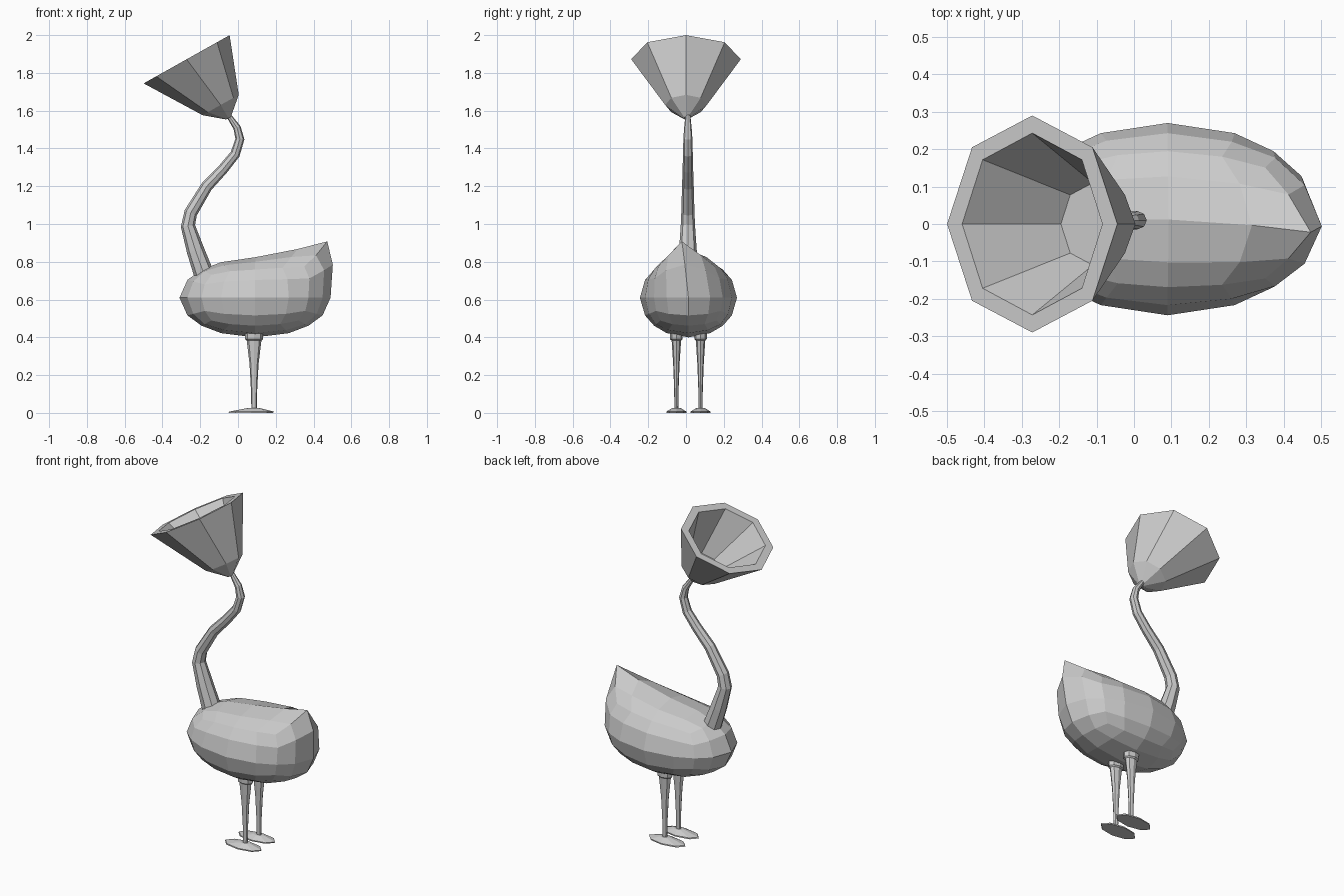
import bpy, bmesh
from math import cos, sin, pi
from mathutils import Vector

cube = bpy.data.objects.get("Cube")
if cube:
    bpy.data.objects.remove(cube, do_unlink=True)

grey = bpy.data.materials.new("light_grey")
grey.use_nodes = True
grey.diffuse_color = (0.6, 0.6, 0.6, 1)
grey.node_tree.nodes["Principled BSDF"].inputs["Base Color"].default_value = (0.6, 0.6, 0.6, 1)

X, Y = Vector((1, 0, 0)), Vector((0, 1, 0))
MID = 0.013  # y of the body's mirror plane


def finish(name, bm):
    bmesh.ops.recalc_face_normals(bm, faces=bm.faces)
    mesh = bpy.data.meshes.new(name)
    bm.to_mesh(mesh)
    bm.free()
    mesh.materials.append(grey)
    obj = bpy.data.objects.new(name, mesh)
    bpy.context.collection.objects.link(obj)
    return obj


def loft(name, rings, sides=8):
    """Skin a chain of (centre, first half axis, second half axis) ellipses."""
    bm = bmesh.new()
    angles = [2 * pi * i / sides for i in range(sides)]
    loops = [[bm.verts.new(Vector(c) + u * cos(a) + v * sin(a)) for a in angles]
             for c, u, v in rings]
    for low, high in zip(loops, loops[1:]):
        for i in range(sides):
            j = (i + 1) % sides
            bm.faces.new((low[i], low[j], high[j], high[i]))
    bm.faces.new(loops[0])
    bm.faces.new(loops[-1])
    return finish(name, bm)


# Body: a rounded, subdivided cube with the tail pulled up to a point
bm = bmesh.new()
bmesh.ops.create_cube(bm, size=2)
bmesh.ops.subdivide_edges(bm, edges=bm.edges, cuts=3, use_grid_fill=True)
tail = Vector((0.373, MID, 0.758))
for v in bm.verts:
    n = v.co.normalized()
    v.co = Vector((0.09 + 0.4 * n.x, MID + 0.257 * n.y, 0.61 + 0.21 * n.z))
    pull = max(0, 1 - (v.co - tail).length / 0.35) ** 2
    if n.z > 0.01:
        v.co += Vector((0.1, -0.035, 0.15)) * pull
finish("body", bm)

# Neck: tapering S-shaped tube
path = [(-0.175, 0.72, 0.054), (-0.225, 0.86, 0.047), (-0.265, 0.99, 0.038),
        (-0.25, 1.06, 0.035), (-0.165, 1.2, 0.031), (-0.08, 1.29, 0.028),
        (-0.015, 1.37, 0.026), (0.01, 1.45, 0.024), (-0.005, 1.51, 0.02),
        (-0.05, 1.575, 0.013)]
points = [Vector((x, 0.01, z)) for x, z, r in path]
rings = []
for i, p in enumerate(points):
    t = (points[min(i + 1, len(points) - 1)] - points[max(i - 1, 0)]).normalized()
    rings.append((p, Y.cross(t) * path[i][2], Y * path[i][2]))
loft("neck", rings)

# Horn-shaped head: outer wall, flat rim, inner wall and floor
tilt = Vector((0.872, 0, 0.489))
loft("horn_head", [(c, tilt * a, Y * b) for c, a, b in (
    ((-0.05, 0, 1.56), 0.014, 0.014),
    ((-0.092, 0, 1.63), 0.11, 0.11),
    ((-0.272, 0, 1.872), 0.261, 0.29),
    ((-0.272, 0, 1.872), 0.215, 0.243),
    ((-0.11, 0, 1.66), 0.098, 0.11))])

# Legs and feet, mirrored across the body
leg = [(0.45, 0.05, 0.035), (0.39, 0.047, 0.033), (0.383, 0.039, 0.025),
       (0.26, 0.024, 0.017), (0.13, 0.017, 0.012), (0.015, 0.014, 0.01)]
foot = [(0.0, 0.118, 0.053), (0.007, 0.118, 0.053), (0.026, 0.03, 0.022)]
for side, s in (("right", -1), ("left", 1)):
    y = MID + s * 0.064
    loft(side + "_leg", [((0.085, y, z), X * a, Y * b) for z, a, b in leg])
    loft(side + "_foot", [((0.068 + z * 0.6, y, z), X * a, Y * b) for z, a, b in foot])
